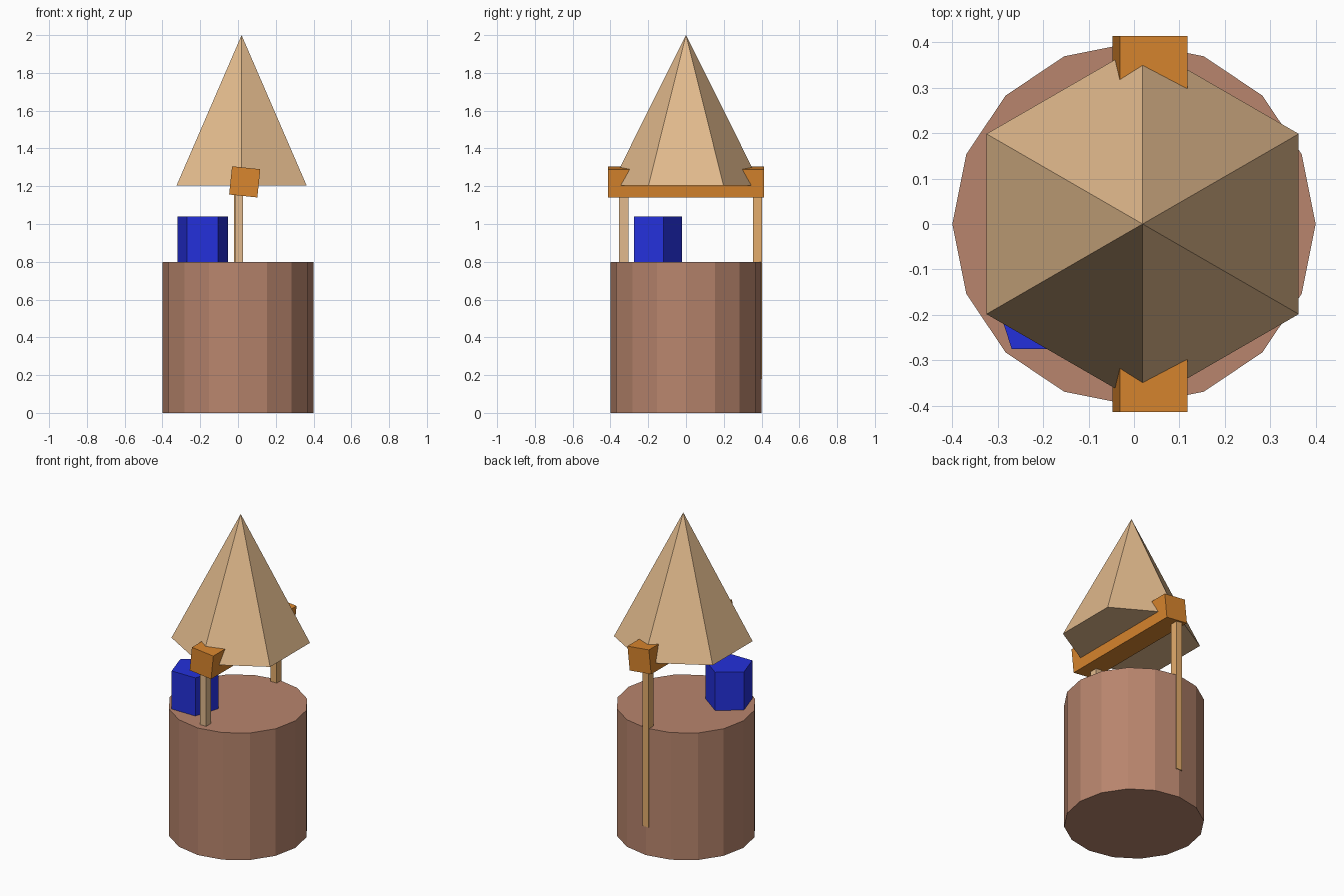
import bpy, math
from mathutils import Matrix

if "Cube" in bpy.data.objects:
    bpy.data.objects.remove(bpy.data.objects["Cube"])


def srgb(*rgb):
    lin = [(c / 255 / 12.92) if c <= 10 else ((c / 255 + 0.055) / 1.055) ** 2.4 for c in rgb]
    return (*lin, 1.0)


def material(name, *rgb):
    m = bpy.data.materials.new(name)
    m.diffuse_color = srgb(*rgb)
    m.use_nodes = True
    m.node_tree.nodes["Principled BSDF"].inputs["Base Color"].default_value = m.diffuse_color
    return m


brick = material("dusty_brown", 184, 133, 109)
straw = material("straw", 226, 186, 141)
tan = material("tan_wood", 229, 174, 109)
orange = material("orange_wood", 217, 134, 46)
blue = material("blue", 36, 48, 219)


def finish(name, mat):
    ob = bpy.context.object
    ob.name = name
    ob.data.materials.append(mat)
    return ob


def cone(name, mat, sides, r_bottom, r_top, centre, z0, z1, first_angle):
    """Upright prism or pyramid whose first corner points along first_angle."""
    bpy.ops.mesh.primitive_cone_add(vertices=sides, radius1=r_bottom, radius2=r_top,
                                    depth=z1 - z0, end_fill_type='NGON')
    ob = finish(name, mat)
    # primitive corners start on +y
    ob.data.transform(Matrix.Rotation(math.radians(first_angle - 90), 4, 'Z'))
    ob.location = (*centre, (z0 + z1) / 2)
    return ob


def box(name, mat, centre, size, tilt=0.0):
    bpy.ops.mesh.primitive_cube_add(size=1)
    ob = finish(name, mat)
    ob.data.transform(Matrix.Diagonal((*size, 1)))
    ob.location = centre
    ob.rotation_euler = (0, math.radians(tilt), 0)
    return ob


# Well wall and pointed roof
cone("well_wall", brick, 16, 0.4, 0.4, (0, 0), 0, 0.8, 0)
cone("roof", straw, 6, 0.397, 0, (0.019, 0), 1.205, 2.0, 90)

# Bucket resting on the wall top
cone("bucket", blue, 5, 0.14, 0.14, (-0.187, -0.162), 0.8, 1.04, 90)

# Tilted crossbeam under the roof
box("crossbeam", orange, (0.0355, 0, 1.223), (0.15, 0.828, 0.15), 6)

# Support posts
box("front_post", straw, (0.005, -0.33, 0.69), (0.042, 0.049, 1.02))
box("back_post", tan, (0.0, 0.379, 0.69), (0.042, 0.048, 1.02))
